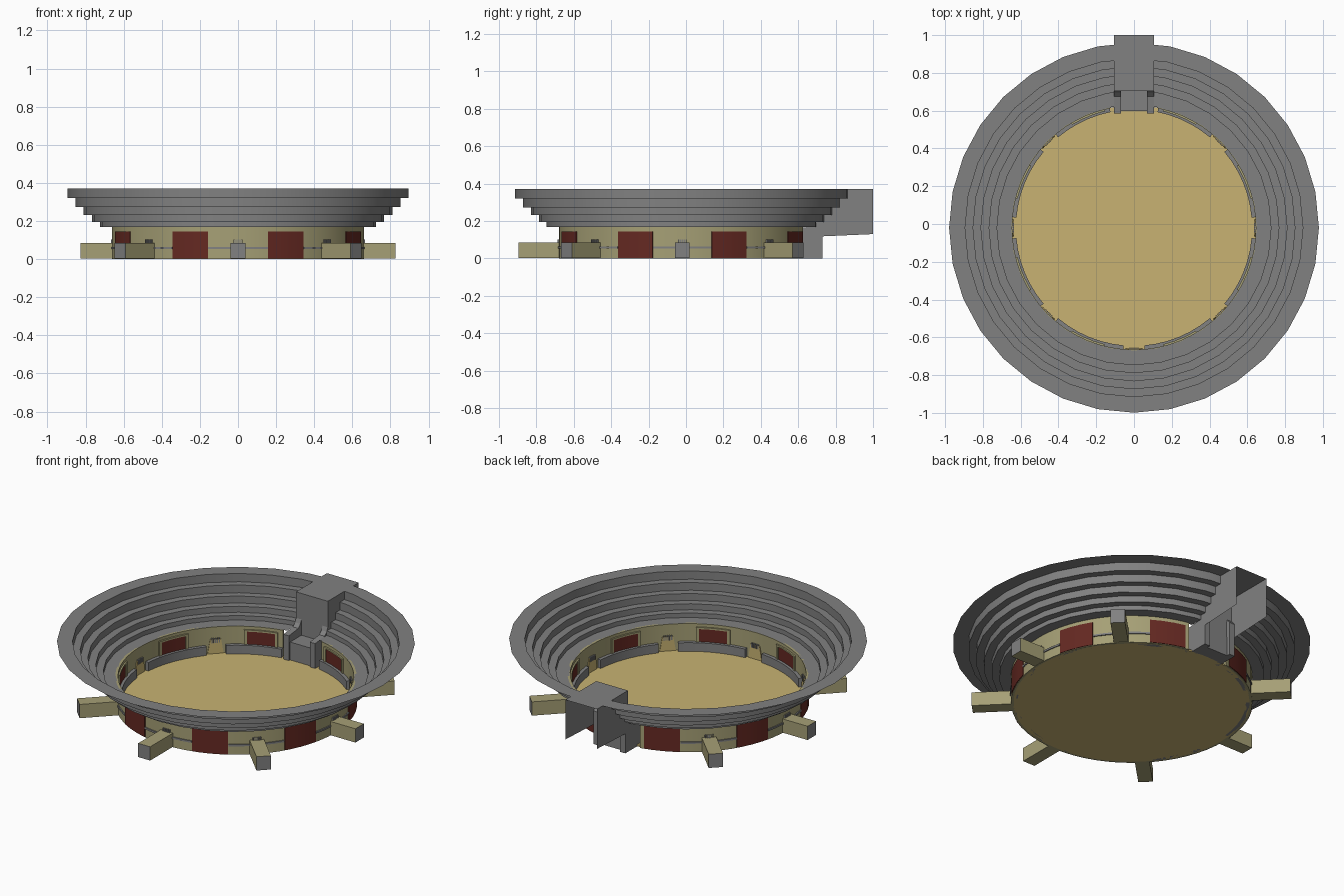
import bpy, bmesh, math
from mathutils import Matrix, Vector

if "Cube" in bpy.data.objects:
    bpy.data.objects.remove(bpy.data.objects["Cube"])

CY = -0.02      # centre of the ring along y
BACK = 90       # direction of the rear entrance in degrees


def material(name, rgb):
    m = bpy.data.materials.new(name)
    m.use_nodes = True
    m.diffuse_color = (*rgb, 1)
    m.node_tree.nodes["Principled BSDF"].inputs["Base Color"].default_value = (*rgb, 1)
    return m


STONE = material("grey stone", (0.22, 0.22, 0.22))
PLASTER = material("khaki plaster", (0.38, 0.35, 0.18))
SAND = material("sand", (0.58, 0.45, 0.17))
RED = material("dark red", (0.13, 0.022, 0.016))


def finish(name, bm, *mats, smooth=False, normals=True):
    if normals:
        bmesh.ops.recalc_face_normals(bm, faces=bm.faces)
    mesh = bpy.data.meshes.new(name)
    bm.to_mesh(mesh)
    bm.free()
    for m in mats:
        mesh.materials.append(m)
    ob = bpy.data.objects.new(name, mesh)
    bpy.context.collection.objects.link(ob)
    if smooth:
        bpy.ops.object.select_all(action="DESELECT")
        ob.select_set(True)
        bpy.context.view_layer.objects.active = ob
        bpy.ops.object.shade_smooth_by_angle()
    return ob


def polar(r, deg, z):
    a = math.radians(deg)
    return Vector((r * math.cos(a), CY + r * math.sin(a), z))


def arc(name, mat, r0, r1, z0, z1, mid, half):
    """Curved block between two radii, heights and angles."""
    bm = bmesh.new()
    n = max(2, round(half / 2.8))
    rings = []
    for i in range(n + 1):
        a = mid - half + 2 * half * i / n
        rings.append([bm.verts.new(polar(r, a, z))
                      for r, z in ((r0, z0), (r1, z0), (r1, z1), (r0, z1))])
    for p, q in zip(rings, rings[1:]):
        for j in range(4):
            k = (j + 1) % 4
            bm.faces.new((p[j], p[k], q[k], q[j]))
    bm.faces.new(rings[0])
    bm.faces.new(rings[-1])
    return finish(name, bm, mat, smooth=True)


def add_box(bm, lo, hi):
    size = Vector(hi) - Vector(lo)
    mid = (Vector(hi) + Vector(lo)) / 2
    bmesh.ops.create_cube(bm, size=1, matrix=Matrix.Translation(mid) @ Matrix.Diagonal((*size, 1)))


def place(bm, deg):
    """Turn a part built along +x to its direction round the ring."""
    bm.transform(Matrix.Translation((0, CY, 0)) @ Matrix.Rotation(math.radians(deg), 4, "Z"))


# Sand floor
bm = bmesh.new()
bmesh.ops.create_cone(bm, cap_ends=True, segments=64, radius1=0.648, radius2=0.648, depth=0.01,
                      matrix=Matrix.Translation((0, CY, 0.005)))
finish("arena_floor", bm, SAND)

# Stepped seating: a thin open shell, cut away at the rear entrance
radii = [0.65, 0.725, 0.767, 0.81, 0.852, 0.894, 0.979]
heights = [0.168, 0.195, 0.231, 0.273, 0.32, 0.37]
profile = []
for i, z in enumerate(heights):
    profile += [(radii[i], z), (radii[i + 1], z)]
bm = bmesh.new()
SIDES = 32
rings = [[bm.verts.new(polar(r, 360 * i / SIDES, z)) for r, z in profile] for i in range(SIDES)]
for i in range(SIDES):
    p, q = rings[i], rings[(i + 1) % SIDES]
    for j in range(len(profile) - 1):
        bm.faces.new((p[j], p[j + 1], q[j + 1], q[j]))
for side in (-1, 1):
    rear = [f for f in bm.faces if f.calc_center_median().y > 0.5]
    geom = rear + list({e for f in rear for e in f.edges}) + list({v for f in rear for v in f.verts})
    bmesh.ops.bisect_plane(bm, geom=geom, plane_co=(side * 0.106, 0, 0), plane_no=(1, 0, 0))
gone = [f for f in bm.faces
        if abs(f.calc_center_median().x) < 0.105 and f.calc_center_median().y > 0.5]
bmesh.ops.delete(bm, geom=gone, context="FACES")
finish("seating_tiers", bm, STONE, smooth=True, normals=False)

# Ring wall, open at the rear
arc("ring_wall", PLASTER, 0.645, 0.66, 0, 0.168, BACK + 180, 168.5)

for k in range(8):
    mid = BACK + 22.5 + 45 * k
    # Red doors with a plaster frame on the arena side
    arc("door_outside", RED, 0.658, 0.664, 0.003, 0.145, mid, 8.75)
    arc("door_inside", RED, 0.641, 0.646, 0.06, 0.14, mid, 7.2)
    for side in (-1, 1):
        arc("door_frame_side", PLASTER, 0.636, 0.646, 0.06, 0.15, mid + side * 7.8, 0.7)
    arc("door_frame_top", PLASTER, 0.636, 0.646, 0.14, 0.15, mid, 8.4)
    # Low bench, stopping at each gate
    lo = mid - 22.5 + (11.5 if k == 0 else 5)
    hi = mid + 22.5 - (11.5 if k == 7 else 5)
    arc("bench", STONE, 0.625, 0.646, 0, 0.062, (lo + hi) / 2, (hi - lo) / 2)

for k in range(1, 8):
    deg = BACK + 45 * k
    # Stone band between doors
    arc("outer_band", STONE, 0.655, 0.666, 0.053, 0.064, deg, 13.6)
    # Radiating passage with a stone end
    reach = 0.826 if k in (2, 6) else 0.875
    bm = bmesh.new()
    add_box(bm, (0.648, -0.04, 0.002), (reach, 0.04, 0.085))
    for f in bm.faces:
        f.material_index = int(f.normal.x > 0.9)
    place(bm, deg)
    finish("passage", bm, PLASTER, STONE)
    # Gate opening towards the arena
    bm = bmesh.new()
    for x in (0.638, 0.646):
        pts = [(-0.045, 0.01), (0.045, 0.01), (0.03, 0.095), (-0.03, 0.095)]
        bm.faces.new([bm.verts.new((x, y, z)) for y, z in pts])
    bmesh.ops.bridge_loops(bm, edges=bm.edges[:])
    place(bm, deg)
    finish("gate_opening", bm, SAND)
    # Gate bars showing on both sides of the wall
    bm = bmesh.new()
    for i in range(5):
        y = (i - 2) * 0.0105
        add_box(bm, (0.635, y - 0.003, 0.075), (0.667, y + 0.003, 0.102))
    place(bm, deg)
    finish("gate_bars", bm, STONE)

# Rear box: roof, sides and front, open behind and below
bm = bmesh.new()
corners = {}
for x in (-0.106, 0.106):
    for y, low in ((0.705, 0.117), (1.0, 0.13)):
        corners[x, y] = (bm.verts.new((x, y, low)), bm.verts.new((x, y, 0.37)))
loop = [corners[c] for c in ((-0.106, 1.0), (-0.106, 0.705), (0.106, 0.705), (0.106, 1.0))]
for p, q in zip(loop, loop[1:]):
    bm.faces.new((p[0], q[0], q[1], p[1]))
bm.faces.new([c[1] for c in loop])
finish("royal_box", bm, STONE)

# Entrance piers with a rising top, and the platform between them
outline = [(0.585, 0), (0.73, 0), (0.73, 0.2), (0.71, 0.225), (0.695, 0.19), (0.675, 0.17), (0.585, 0.16)]
for name, side in (("left_pier", 1), ("right_pier", -1)):
    bm = bmesh.new()
    face = bm.faces.new([bm.verts.new((side * 0.07, y, z)) for y, z in outline])
    ext = bmesh.ops.extrude_face_region(bm, geom=[face])
    for v in ext["geom"]:
        if isinstance(v, bmesh.types.BMVert):
            v.co.x = side * 0.106
    if not face.is_valid:
        face = None
    finish(name, bm, STONE)
bm = bmesh.new()
add_box(bm, (-0.07, 0.597, 0), (0.07, 0.708, 0.118))
finish("entrance_platform", bm, STONE)
